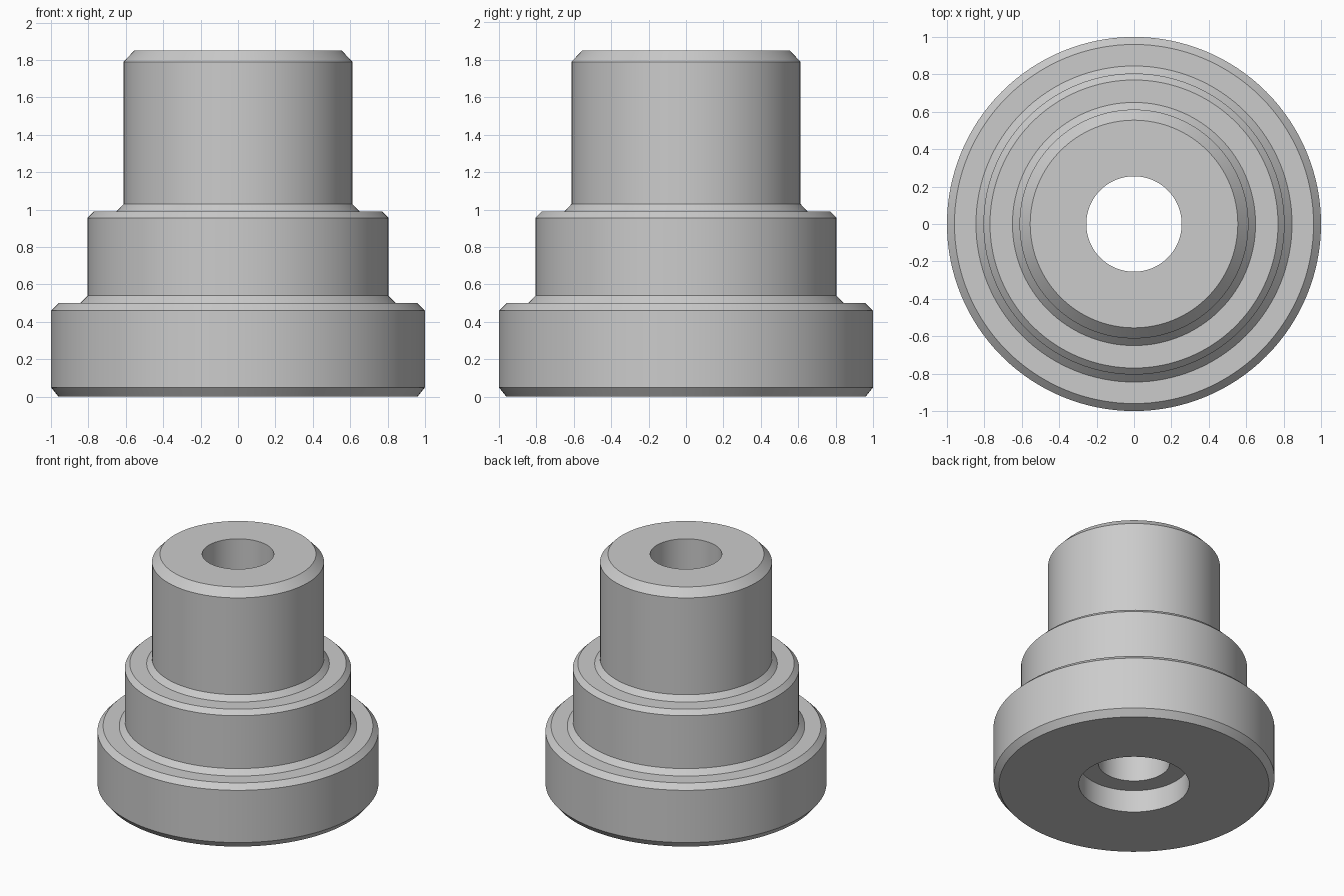
import bpy, bmesh, math

if "Cube" in bpy.data.objects:
    bpy.data.objects.remove(bpy.data.objects["Cube"])

SEGMENTS = 128

# Closed half-section (radius, height): bore, counterbore, then up the outside
PROFILE = [
    (0.255, 1.85), (0.255, 0.175), (0.393, 0.175), (0.393, 0.0),  # bore and counterbore
    (0.96, 0.0), (1.0, 0.05), (1.0, 0.46), (0.96, 0.50),          # base flange
    (0.845, 0.50), (0.805, 0.54), (0.805, 0.955), (0.77, 0.99),   # middle step
    (0.65, 0.99), (0.612, 1.03), (0.612, 1.79), (0.555, 1.85),    # upper collar
]


def lathe(name, profile, segments):
    """Revolve a closed half-section around the z axis."""
    bm = bmesh.new()
    verts = [bm.verts.new((r, 0, z)) for r, z in profile]
    edges = [bm.edges.new((v, verts[(i + 1) % len(verts)]))
             for i, v in enumerate(verts)]
    bmesh.ops.spin(bm, geom=verts + edges, cent=(0, 0, 0), axis=(0, 0, 1),
                   angle=math.tau, steps=segments)
    bmesh.ops.remove_doubles(bm, verts=bm.verts, dist=1e-5)
    bmesh.ops.recalc_face_normals(bm, faces=bm.faces)
    mesh = bpy.data.meshes.new(name)
    bm.to_mesh(mesh)
    bm.free()
    obj = bpy.data.objects.new(name, mesh)
    bpy.context.collection.objects.link(obj)
    return obj


# Stepped bushing, smooth round the circumference with crisp chamfer edges
bushing = lathe("stepped_bushing", PROFILE, SEGMENTS)
bpy.context.view_layer.objects.active = bushing
bushing.select_set(True)
bpy.ops.object.shade_smooth_by_angle(angle=math.radians(25))
